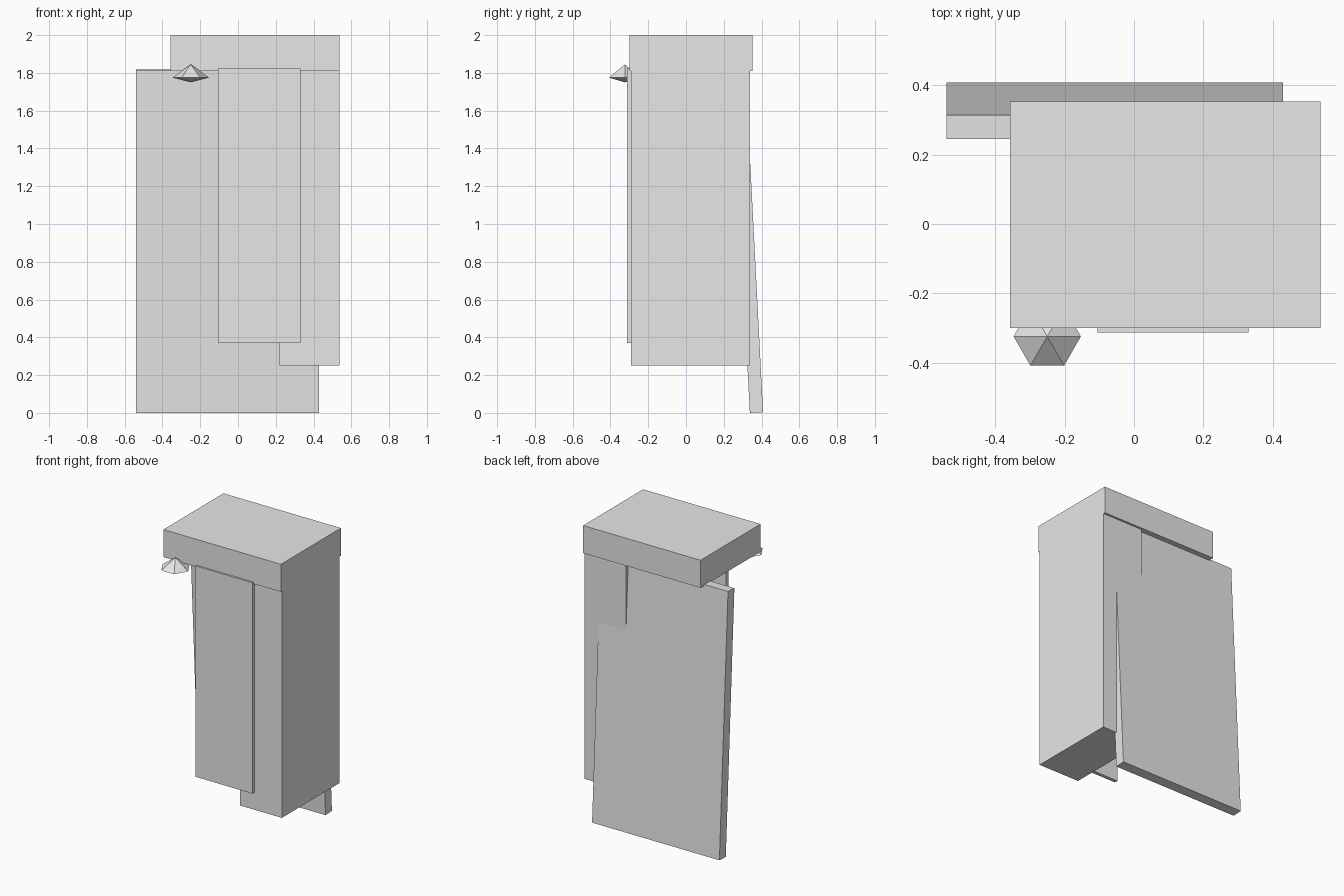
import bpy
import bmesh
import math
from mathutils import Matrix, Vector

default = bpy.data.objects.get("Cube")
if default:
    bpy.data.objects.remove(default, do_unlink=True)

# Single plain grey
GREY = (0.8, 0.8, 0.8, 1.0)
grey = bpy.data.materials.new("plain grey")
grey.use_nodes = True
grey.diffuse_color = GREY
grey.node_tree.nodes["Principled BSDF"].inputs["Base Color"].default_value = GREY


def add_object(name, bm):
    mesh = bpy.data.meshes.new(name)
    bmesh.ops.recalc_face_normals(bm, faces=bm.faces)
    bm.to_mesh(mesh)
    bm.free()
    mesh.materials.append(grey)
    obj = bpy.data.objects.new(name, mesh)
    bpy.context.collection.objects.link(obj)
    return obj


def box(name, low, high):
    """Axis-aligned box between two corners."""
    low, high = Vector(low), Vector(high)
    bm = bmesh.new()
    bmesh.ops.create_cube(bm, size=1)
    bmesh.ops.scale(bm, vec=high - low, verts=bm.verts)
    bmesh.ops.translate(bm, vec=(low + high) / 2, verts=bm.verts)
    return add_object(name, bm)


# Cabinet body and the slab on top of it
box("side_cabinet", (0.22, -0.29, 0.25), (0.537, 0.338, 1.81))
box("top_slab", (-0.358, -0.30, 1.81), (0.537, 0.353, 2.0))

# Thin door on the front
box("front_door", (-0.105, -0.313, 0.37), (0.33, -0.288, 1.822))

# Back board, leaning forward about its lower inner edge
back = box("back_board", (-0.54, 0, 0), (0.43, 0.07, 1.818))
back.location = (0, 0.338, 0)
back.rotation_euler.x = math.radians(2.95)

# Faceted knob: a tall upper and a shallow lower six-sided pyramid
RIM = 1.775
bm = bmesh.new()
for height in (0.07, -0.025):
    bmesh.ops.create_cone(
        bm, cap_ends=False, segments=6, radius1=0.097, radius2=0, depth=abs(height),
        matrix=Matrix.Translation((-0.25, -0.324, RIM + height / 2))
        @ Matrix.Diagonal((1, 1, math.copysign(1, height), 1))
        @ Matrix.Rotation(math.radians(30), 4, "Z"))
bmesh.ops.remove_doubles(bm, verts=bm.verts, dist=0.001)
add_object("faceted_knob", bm)
